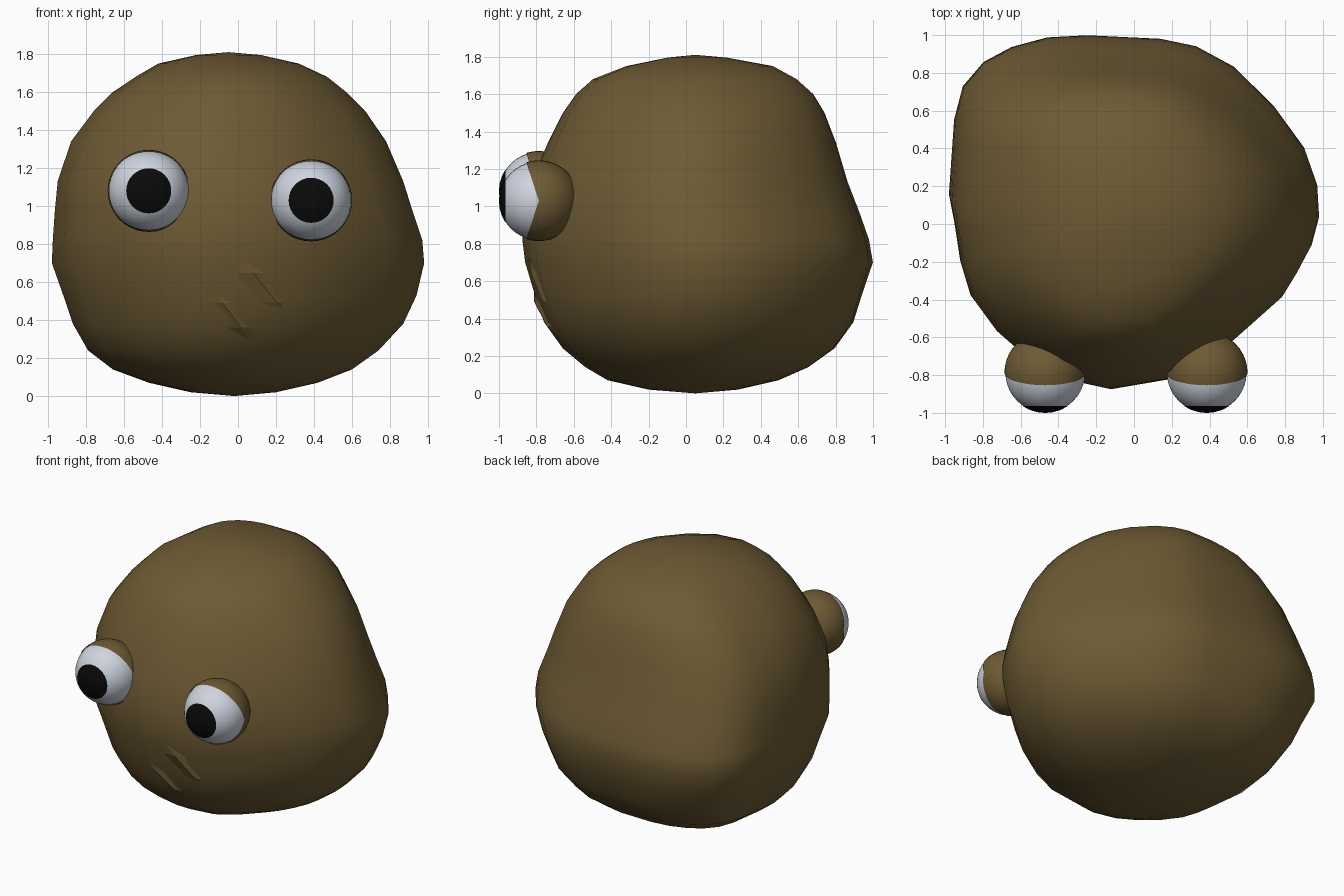
import bpy, bmesh, math
from mathutils import Matrix, Vector
from mathutils.bvhtree import BVHTree

if "Cube" in bpy.data.objects:
    bpy.data.objects.remove(bpy.data.objects["Cube"], do_unlink=True)


def make_material(name, rgb):
    mat = bpy.data.materials.new(name)
    mat.use_nodes = True
    mat.diffuse_color = (*rgb, 1)
    shader = mat.node_tree.nodes["Principled BSDF"]
    shader.inputs["Base Color"].default_value = (*rgb, 1)
    shader.inputs["Roughness"].default_value = 0.8
    return mat


brown = make_material("brown skin", (0.155, 0.103, 0.034))
white = make_material("eye white", (0.62, 0.66, 0.74))
black = make_material("pupil black", (0.003, 0.003, 0.003))


def make_object(name, bm, mat, location=(0, 0, 0), smooth=True):
    mesh = bpy.data.meshes.new(name)
    for face in bm.faces:
        face.smooth = smooth
    bm.to_mesh(mesh)
    bm.free()
    mesh.materials.append(mat)
    obj = bpy.data.objects.new(name, mesh)
    obj.location = location
    bpy.context.collection.objects.link(obj)
    return obj


# Widest cross-section of the body, counter-clockwise from the left side
outline = [
    (.98, .03), (.97, .2), (.9, .4), (.74, .62), (.53, .83), (.33, .94),
    (.14, .98), (-.25, 1), (-.46, .99), (-.65, .94), (-.8, .86), (-.91, .73),
    (-.955, .55), (-.98, .15), (-.95, 0), (-.92, -.2), (-.87, -.37),
    (-.73, -.56), (-.57, -.7), (-.37, -.82), (-.12, -.875), (.25, -.81),
    (.53, -.61), (.79, -.38), (.87, -.25), (.94, -.12)]

# Height, right, left, front and back extent of each ring
rings = [
    (.02, -.25, .2, -.2, .28), (.07, -.47, .42, -.42, .5),
    (.14, -.66, .6, -.54, .66), (.24, -.79, .74, -.66, .8),
    (.38, -.87, .87, -.76, .9), (.53, -.92, .94, -.81, .945),
    (.7, -.98, .98, -.86, 1), (.82, -.975, .97, -.875, .98),
    (.97, -.965, .92, -.87, .93), (1.13, -.95, .87, -.83, .87),
    (1.34, -.88, .78, -.74, .81), (1.5, -.76, .67, -.66, .75),
    (1.6, -.66, .57, -.59, .69), (1.68, -.54, .47, -.5, .6),
    (1.75, -.42, .32, -.32, .47), (1.795, -.22, .12, -.1, .22)]

# Lumpy body, lofted between the rings; the section rounds off to the poles
bm = bmesh.new()
loops = []
for z, right, left, front, back in rings:
    round_off = min(abs(z - 0.75) / 1.05, 1) * 0.6
    loop = []
    for x, y in outline:
        point = Vector((x / 0.98, (y - 0.0625) / 0.9375))
        point = point.lerp(point.normalized(), round_off)
        loop.append(bm.verts.new((
            (left + right) / 2 + point.x * (left - right) / 2,
            (front + back) / 2 + point.y * (back - front) / 2, z)))
    loops.append(loop)
count = len(outline)
for low, high in zip(loops, loops[1:]):
    for i in range(count):
        j = (i + 1) % count
        bm.faces.new((low[i], low[j], high[j], high[i]))
bottom = bm.verts.new((-0.02, 0.05, 0))
top = bm.verts.new((-0.05, 0.05, 1.81))
for i in range(count):
    j = (i + 1) % count
    bm.faces.new((bottom, loops[0][j], loops[0][i]))
    bm.faces.new((top, loops[-1][i], loops[-1][j]))
bmesh.ops.recalc_face_normals(bm, faces=bm.faces)
surface = BVHTree.FromBMesh(bm)
make_object("body", bm, brown)


# Faceted skin folds around the mouth, laid on the body surface
def make_fold(name, start, end, width, steps=3):
    bm = bmesh.new()
    rows = []
    for s in range(steps + 1):
        center = Vector(start).lerp(Vector(end), s / steps)
        row = []
        for offset, lift in ((-0.5, -0.01), (0.1, 0.02), (0.5, -0.01)):
            x = center.x + offset * width
            hit = surface.ray_cast(Vector((x, -2, center.y)), Vector((0, 1, 0)))[0]
            if s in (0, steps):
                lift = -0.01
            row.append(bm.verts.new((x, hit.y - lift, center.y)))
        rows.append(row)
    for a, b in zip(rows, rows[1:]):
        for i in range(2):
            bm.faces.new((a[i], b[i], b[i + 1], a[i + 1]))
    make_object(name, bm, brown, smooth=False)


make_fold("upper_mouth_fold", (-0.06, 0.8), (0.3, 0.34), 0.22)
make_fold("lower_mouth_fold", (-0.2, 0.62), (0.1, 0.23), 0.17)


# Eyes: white ball, skin lid with a wedge-shaped opening, pupil cap
def make_sphere(radius, segments, rings, turn):
    bm = bmesh.new()
    bmesh.ops.create_uvsphere(bm, u_segments=segments, v_segments=rings,
                              radius=radius, matrix=turn)
    return bm


def make_eye(side, location):
    sideways = Matrix.Rotation(math.pi / 2, 4, 'Y')
    forward = Matrix.Rotation(math.pi / 2, 4, 'X')
    ball = make_sphere(0.211, 40, 20, sideways)
    make_object(side + "_eyeball", ball, white, location)

    lid = make_sphere(0.216, 40, 20, sideways)
    opening = []
    for face in lid.faces:
        center = face.calc_center_median()
        if abs(math.atan2(center.z, -center.y)) < math.radians(72):
            opening.append(face)
    bmesh.ops.delete(lid, geom=opening, context='FACES')
    make_object(side + "_eyelid", lid, brown, location)

    pupil = make_sphere(0.2135, 32, 16, forward)
    rest = [f for f in pupil.faces if f.calc_center_median().y > -0.176]
    bmesh.ops.delete(pupil, geom=rest, context='FACES')
    make_object(side + "_pupil", pupil, black, location)


make_eye("left", (0.385, -0.787, 1.03))
make_eye("right", (-0.47, -0.787, 1.08))
